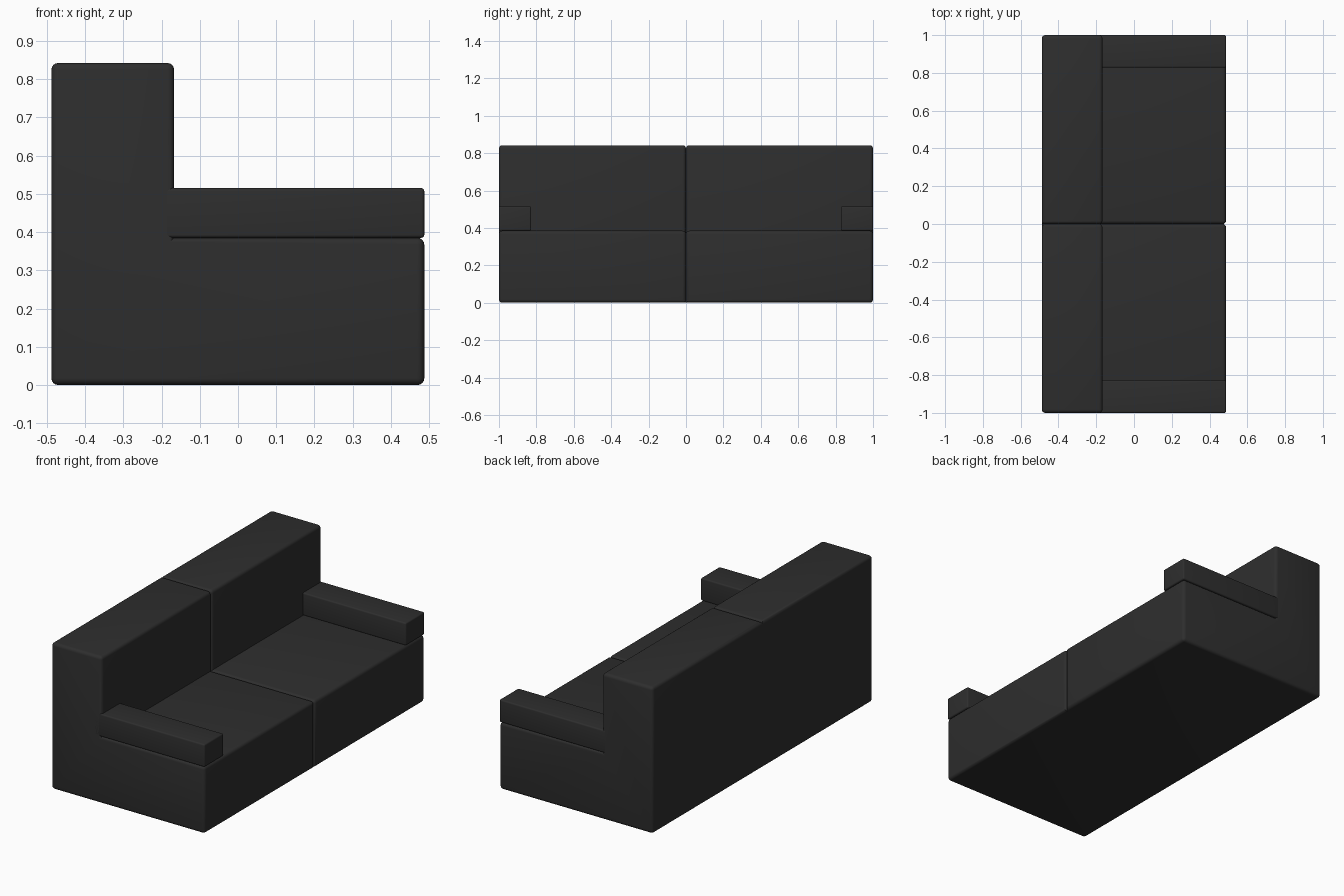
import bpy, bmesh

if "Cube" in bpy.data.objects:
    bpy.data.objects.remove(bpy.data.objects["Cube"])

charcoal = bpy.data.materials.new("charcoal_fabric")
charcoal.diffuse_color = (0.027, 0.027, 0.027, 1)
charcoal.use_nodes = True
charcoal.node_tree.nodes["Principled BSDF"].inputs["Base Color"].default_value = charcoal.diffuse_color


def extrude_profile(name, profile, y0, y1, radius, keep_sharp, open_y=None):
    """Extrude an (x, z) profile along y, round its edges, mirror across y = 0."""
    bm = bmesh.new()
    face = bm.faces.new([bm.verts.new((x, y0, z)) for x, z in profile])
    ext = bmesh.ops.extrude_face_region(bm, geom=[face])
    for v in ext["geom"]:
        if isinstance(v, bmesh.types.BMVert):
            v.co.y = y1
    bmesh.ops.recalc_face_normals(bm, faces=bm.faces)
    edges = [e for e in bm.edges if not keep_sharp(e.verts[0].co, e.verts[1].co)]
    bmesh.ops.bevel(bm, geom=edges, offset=radius, segments=4, profile=0.5,
                    affect='EDGES', clamp_overlap=True)
    if open_y is not None:
        caps = [f for f in bm.faces if all(abs(v.co.y - open_y) < 1e-4 for v in f.verts)]
        bmesh.ops.delete(bm, geom=caps, context='FACES')
    bmesh.ops.recalc_face_normals(bm, faces=bm.faces)
    me = bpy.data.meshes.new(name)
    bm.to_mesh(me)
    bm.free()
    me.materials.append(charcoal)
    ob = bpy.data.objects.new(name, me)
    bpy.context.collection.objects.link(ob)
    mod = ob.modifiers.new("mirror", 'MIRROR')
    mod.use_axis = (False, True, False)
    mod.merge_threshold = 0.0005
    bpy.ops.object.select_all(action='DESELECT')
    ob.select_set(True)
    bpy.context.view_layer.objects.active = ob
    bpy.ops.object.shade_smooth_by_angle(angle=0.6)
    return ob


# Seat base and backrest: one L-shaped half with a soft centre seam
L = [(-0.488, 0), (0.487, 0), (0.487, 0.385), (-0.167, 0.385),
     (-0.167, 0.842), (-0.488, 0.842)]


def body_sharp(a, b):
    def both(i, val):
        return abs(a[i] - val) < 1e-4 and abs(b[i] - val) < 1e-4
    # inner corner stays crisp, rear and underside run through without a seam
    return (both(0, -0.167) and both(2, 0.385)) or \
           (both(1, 0) and (both(0, -0.488) or both(2, 0)))


extrude_profile("seat_and_backrest", L, 0, 1.0, 0.018, body_sharp, 0)

# Armrests, running slightly into the backrest
arm = [(-0.215, 0.385), (0.487, 0.385), (0.487, 0.515), (-0.215, 0.515)]
extrude_profile("armrests", arm, 0.828, 1.0, 0.008, lambda a, b: False)
